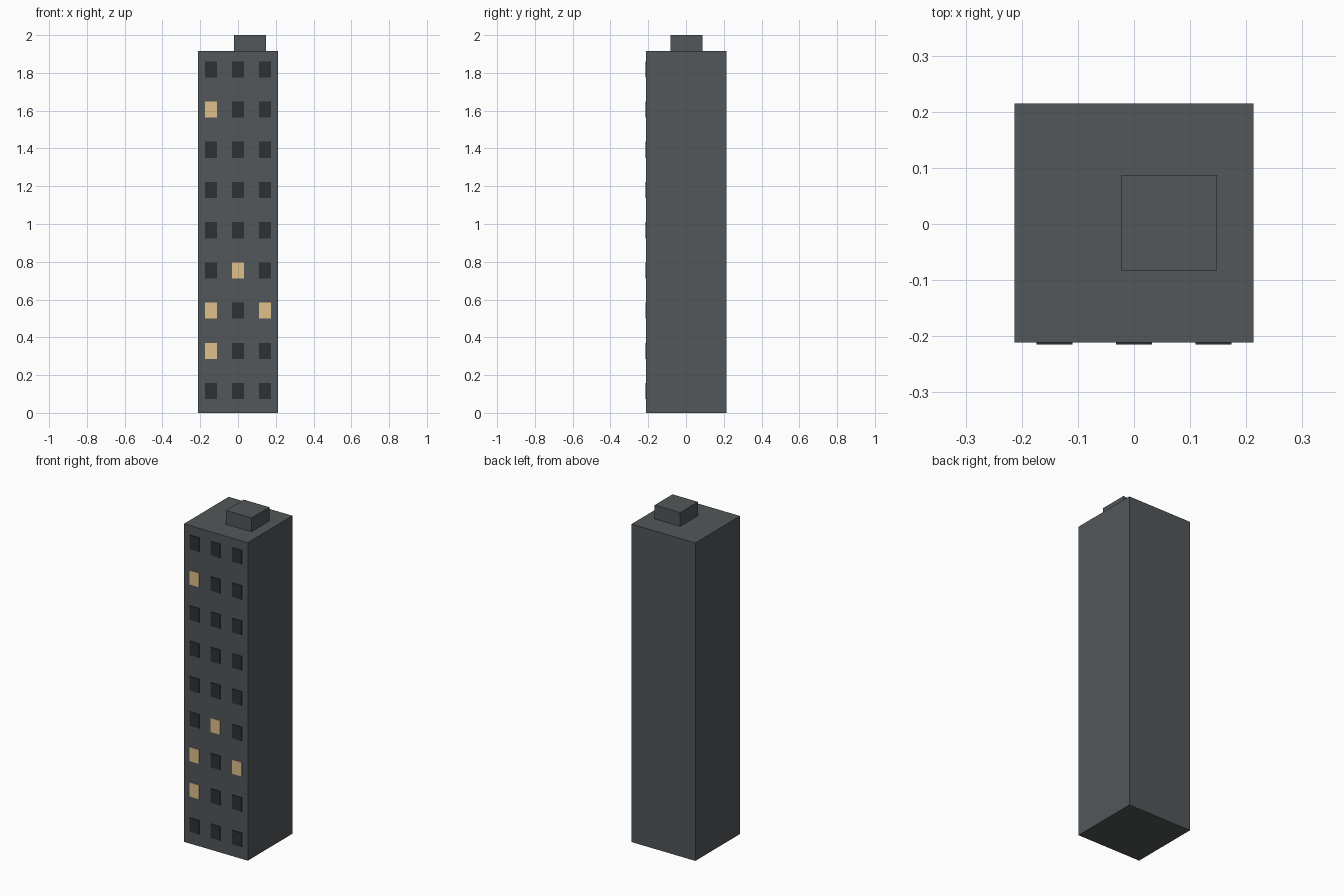
import bpy

if "Cube" in bpy.data.objects:
    bpy.data.objects.remove(bpy.data.objects["Cube"])


def material(name, rgb):
    mat = bpy.data.materials.new(name)
    mat.diffuse_color = (*rgb, 1)
    mat.use_nodes = True
    mat.node_tree.nodes["Principled BSDF"].inputs["Base Color"].default_value = mat.diffuse_color
    return mat


def box(name, lo, hi, mat):
    centre = [(a + b) / 2 for a, b in zip(lo, hi)]
    bpy.ops.mesh.primitive_cube_add(size=1, location=centre)
    ob = bpy.context.object
    ob.name = name
    ob.scale = [b - a for a, b in zip(lo, hi)]
    bpy.ops.object.transform_apply(location=False, rotation=False, scale=True)
    ob.data.materials.append(mat)
    return ob


wall = material("wall_grey", (0.085, 0.095, 0.1))
dark = material("dark_glass", (0.027, 0.031, 0.034))
lit = material("lit_glass", (0.74, 0.53, 0.26))

# Tower block and rooftop housing
HEIGHT = 1.917
FRONT = -0.211
box("tower", (-0.213, FRONT, 0), (0.213, 0.215, HEIGHT), wall)
box("roof_housing", (-0.022, -0.083, HEIGHT), (0.148, 0.087, 2.0), wall)

# Window grid on the front, a few of them lit
FLOORS = 9
STEP = HEIGHT / FLOORS
LIT = {(1, 0), (2, 0), (2, 2), (3, 1), (7, 0)}
for floor in range(FLOORS):
    z = 0.115 + floor * STEP
    for col in range(3):
        x = (col - 1) * 0.142
        box(f"window_{floor + 1}_{col + 1}",
            (x - 0.032, -0.215, z - 0.0425), (x + 0.032, FRONT + 0.004, z + 0.0425),
            lit if (floor, col) in LIT else dark)
